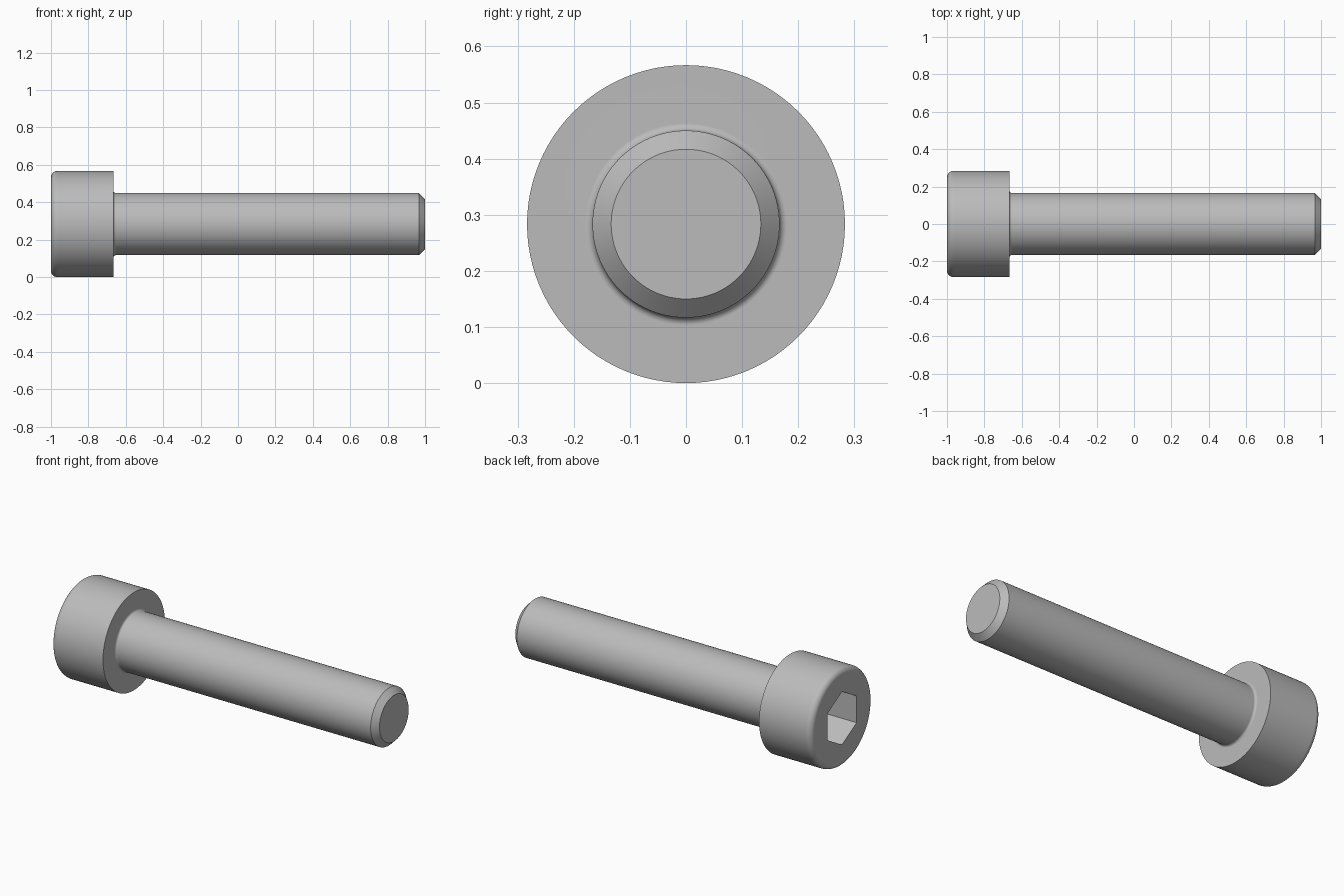
import bpy, bmesh, math

if "Cube" in bpy.data.objects:
    bpy.data.objects.remove(bpy.data.objects["Cube"])

SEG = 96                      # divisible by 6 so the hex corners land on the lathe steps
CZ = 0.2833                   # axis height
R_HEAD, R_SHANK = 0.2833, 0.1667
X_HEAD = -0.6667              # underside of head
APOTHEM = 0.1333              # half the socket width across flats


def arc(cx, cr, rad, a0, a1, n=8):
    """Points (x, radius, is_hex) along an arc in the profile plane."""
    out = []
    for i in range(n + 1):
        a = math.radians(a0 + (a1 - a0) * i / n)
        out.append((cx + rad * math.cos(a), cr + rad * math.sin(a), False))
    return out


def hex_radius(a):
    """Distance from axis to the hexagon side at angle a (corner at a = 0)."""
    return APOTHEM / math.cos((a % (math.pi / 3)) - math.pi / 6)


# profile from socket floor, over the head and along the shank to the tip
RND, FIL, CH = 0.0333, 0.0133, 0.0333
profile = [(-0.80, 0, True), (-1.0, 0, True)]
profile += arc(-1 + RND, R_HEAD - RND, RND, 180, 90)          # rounded head rim
profile += [(X_HEAD, R_HEAD, False)]
profile += arc(X_HEAD + FIL, R_SHANK + FIL, FIL, 180, 270)    # fillet under head
profile += [(1 - CH, R_SHANK, False), (1.0, R_SHANK - CH, False)]

bm = bmesh.new()
rings = []
for x, r, is_hex in profile:
    ring = []
    for i in range(SEG):
        a = 2 * math.pi * i / SEG
        rr = hex_radius(a) if is_hex else r
        ring.append(bm.verts.new((x, rr * math.sin(a), CZ + rr * math.cos(a))))
    rings.append(ring)
for r0, r1 in zip(rings, rings[1:]):
    for i in range(SEG):
        j = (i + 1) % SEG
        bm.faces.new((r0[i], r0[j], r1[j], r1[i]))
bm.faces.new(rings[0])        # socket floor
bm.faces.new(rings[-1])       # shank tip
bmesh.ops.recalc_face_normals(bm, faces=bm.faces)

mesh = bpy.data.meshes.new("socket_head_screw")
bm.to_mesh(mesh)
bm.free()
screw = bpy.data.objects.new("socket_head_screw", mesh)
bpy.context.collection.objects.link(screw)

# plain grey steel
steel = bpy.data.materials.new("grey_steel")
steel.diffuse_color = (0.5, 0.5, 0.5, 1)
steel.use_nodes = True
steel.node_tree.nodes["Principled BSDF"].inputs["Base Color"].default_value = steel.diffuse_color
mesh.materials.append(steel)

# smooth round surfaces, crisp edges, flat end faces
bpy.context.view_layer.objects.active = screw
screw.select_set(True)
bpy.ops.object.shade_smooth_by_angle(angle=math.radians(30))
wn = screw.modifiers.new("flat_faces", 'WEIGHTED_NORMAL')
wn.keep_sharp = True
